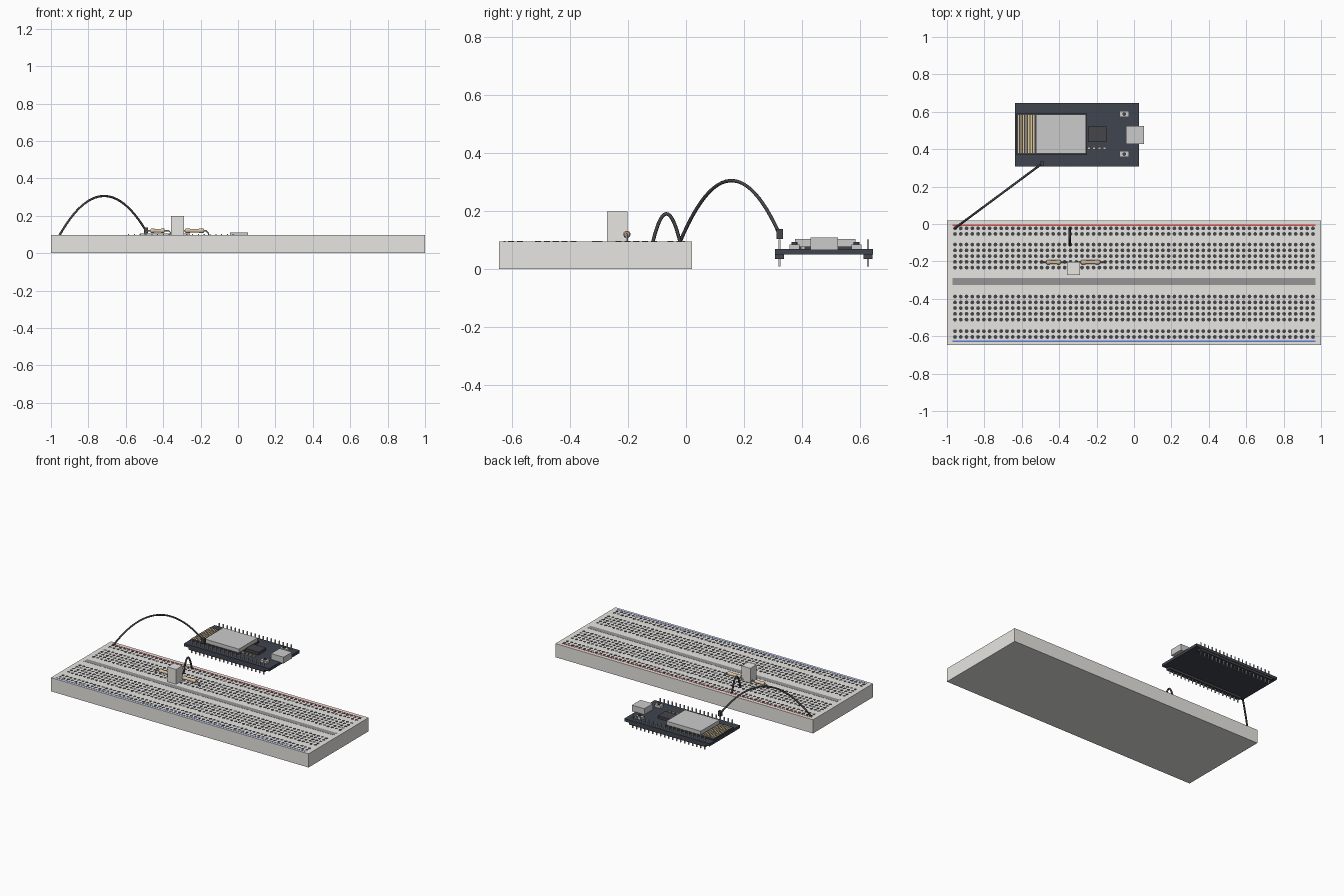
import bpy, bmesh, math
from mathutils import Matrix, Vector

if "Cube" in bpy.data.objects:
    bpy.data.objects.remove(bpy.data.objects["Cube"])

MATS = {}
PALETTE = {"dark": (0.06, 0.06, 0.07, 1), "pcb": (0.05, 0.06, 0.08, 1),
           "ivory": (0.8, 0.79, 0.75, 1), "metal": (0.6, 0.6, 0.62, 1),
           "gold": (0.75, 0.6, 0.3, 1), "red": (0.7, 0.08, 0.06, 1),
           "blue": (0.1, 0.2, 0.7, 1), "tan": (0.72, 0.55, 0.38, 1),
           "groove": (0.3, 0.3, 0.3, 1)}
TOP = 0.096     # top of the breadboard
PCB = 0.069     # top of the controller board


def paint(obj, colour):
    if colour not in MATS:
        MATS[colour] = bpy.data.materials.new(colour)
        MATS[colour].diffuse_color = PALETTE[colour]
    obj.data.materials.append(MATS[colour])
    return obj


def finish(name, bm, colour):
    me = bpy.data.meshes.new(name)
    bm.to_mesh(me)
    bm.free()
    obj = bpy.data.objects.new(name, me)
    bpy.context.collection.objects.link(obj)
    return paint(obj, colour)


def boxes(name, colour, *bounds):
    """One object from any number of (x0, x1, y0, y1, z0, z1) boxes."""
    bm = bmesh.new()
    for x0, x1, y0, y1, z0, z1 in bounds:
        m = Matrix.Translation(((x0 + x1) / 2, (y0 + y1) / 2, (z0 + z1) / 2))
        bmesh.ops.create_cube(bm, size=1, matrix=m @ Matrix.Diagonal((x1 - x0, y1 - y0, z1 - z0, 1)))
    return finish(name, bm, colour)


def discs(name, colour, points, radius, z0, z1, sides):
    bm = bmesh.new()
    for x, y in points:
        bmesh.ops.create_cone(bm, cap_ends=True, segments=sides, radius1=radius, radius2=radius,
                              depth=z1 - z0, matrix=Matrix.Translation((x, y, (z0 + z1) / 2)))
    return finish(name, bm, colour)


def wire(name, colour, points, radius):
    cu = bpy.data.curves.new(name, 'CURVE')
    cu.dimensions = '3D'
    cu.bevel_depth = radius
    cu.bevel_resolution = 2
    cu.use_fill_caps = True
    sp = cu.splines.new('POLY')
    sp.points.add(len(points) - 1)
    for p, co in zip(sp.points, points):
        p.co = (*co, 1)
    sp.use_smooth = True
    obj = bpy.data.objects.new(name, cu)
    bpy.context.collection.objects.link(obj)
    return paint(obj, colour)


def arc(a, b, height, n=24):
    a, b = Vector(a), Vector(b)
    return [a.lerp(b, i / n) + Vector((0, 0, 4 * height * (i / n) * (1 - i / n))) for i in range(n + 1)]


# Breadboard body, centre channel and rail lines
boxes("breadboard", "ivory", (-1, 1, -0.646, 0.02, 0, TOP))
boxes("centre_channel", "groove", (-0.97, 0.97, -0.325, -0.288, TOP - 0.01, TOP + 0.001))
boxes("upper_rail_line", "red", (-0.97, 0.97, -0.011, -0.004, TOP - 0.002, TOP + 0.001))
boxes("lower_rail_line", "blue", (-0.97, 0.97, -0.63, -0.623, TOP - 0.002, TOP + 0.001))

# Contact holes
rows = [-0.023, -0.053, -0.573, -0.604]
rows += [-0.11 - 0.0308 * i for i in range(5)] + [-0.388 - 0.0308 * i for i in range(5)]
holes = [(-0.957 + 1.914 * i / 62, y) for y in rows for i in range(63)]
discs("contact_holes", "dark", holes, 0.0105, TOP - 0.008, TOP + 0.001, 8)

# Sensor block standing on the breadboard
boxes("sensor_block", "ivory", (-0.358, -0.29, -0.272, -0.202, TOP, 0.2))


# Resistors with bent leads
def resistor(name, x0, x1, lead0, lead1, y=-0.204, z=0.12):
    length, steps = x1 - x0, 16
    profile = [(0, 0), (0, .009), (.06, .0125), (.2, .0125), (.27, .0105),
               (.73, .0105), (.8, .0125), (.94, .0125), (1, .009), (1, 0)]
    bm = bmesh.new()
    vs = [bm.verts.new((x0 + t * length, y, z + r)) for t, r in profile]
    es = [bm.edges.new(p) for p in zip(vs, vs[1:])]
    bmesh.ops.spin(bm, geom=vs + es, cent=(0, y, z), axis=(1, 0, 0), angle=math.tau, steps=steps)
    bmesh.ops.remove_doubles(bm, verts=bm.verts, dist=1e-5)
    bmesh.ops.recalc_face_normals(bm, faces=bm.faces)
    obj = finish(name, bm, "tan")
    bpy.ops.object.select_all(action='DESELECT')
    obj.select_set(True)
    bpy.context.view_layer.objects.active = obj
    bpy.ops.object.shade_smooth_by_angle(angle=math.radians(40))
    wire(name + "_leads", "metal", [(lead0, y, TOP - 0.01), (lead0 + 0.004, y, 0.108), (lead0 + 0.016, y, z),
                                    (lead1 - 0.016, y, z), (lead1 - 0.004, y, 0.108), (lead1, y, TOP - 0.01)], 0.0035)


resistor("left_resistor", -0.468, -0.392, -0.5, -0.355)
resistor("right_resistor", -0.284, -0.182, -0.305, -0.155)

# Jumper wires
wire("short_jumper", "dark", arc((-0.343, -0.115, TOP - 0.005), (-0.343, -0.02, TOP - 0.005), 0.1), 0.006)
wire("long_jumper", "dark", arc((-0.957, -0.022, TOP - 0.005), (-0.492, 0.323, 0.12), 0.2), 0.006)
boxes("jumper_plug", "dark", (-0.503, -0.481, 0.312, 0.334, 0.104, 0.138))

# Controller board with its two pin rows
boxes("controller_board", "pcb", (-0.635, 0.027, 0.307, 0.646, 0.05, PCB))
pins = [-0.585 + 0.0311 * i for i in range(19)]
for side, y in (("front", 0.323), ("back", 0.628)):
    boxes(side + "_pin_header", "dark", (-0.601, -0.009, y - 0.015, y + 0.015, 0.035, 0.0505))
    boxes(side + "_pins", "metal", *[(x - .003, x + .003, y - .003, y + .003, 0.01, 0.103) for x in pins])

# Radio module: carrier, antenna traces and metal shield
boxes("module_carrier", "dark", (-0.628, -0.25, 0.37, 0.592, PCB, 0.078))
boxes("module_shield", "metal", (-0.524, -0.257, 0.377, 0.585, 0.078, 0.104))
boxes("antenna_traces", "gold", *[(-0.62 + .0135 * i, -0.614 + .0135 * i, 0.379, 0.583, 0.077, 0.0795) for i in range(7)])

# Small chip, passive parts, buttons and socket
boxes("interface_chip", "dark", (-0.247, -0.146, 0.438, 0.521, PCB, 0.088))
boxes("passives", "tan", *[(x - .008, x + .008, 0.397, 0.411, PCB, 0.078) for x in (-0.241, -0.213, -0.185, -0.157)])
for side, y in (("front", 0.374), ("back", 0.588)):
    boxes(side + "_button", "metal", (-0.077, -0.028, y - 0.017, y + 0.017, PCB, 0.086))
    discs(side + "_button_cap", "dark", [(-0.0525, y)], 0.01, 0.086, 0.094, 16)
boxes("cable_socket", "metal", (-0.044, 0.053, 0.429, 0.524, 0.066, 0.11))

for m in bpy.data.materials:
    if m.users and not m.is_grease_pencil:
        m.use_nodes = True
        m.node_tree.nodes["Principled BSDF"].inputs["Base Color"].default_value = m.diffuse_color
